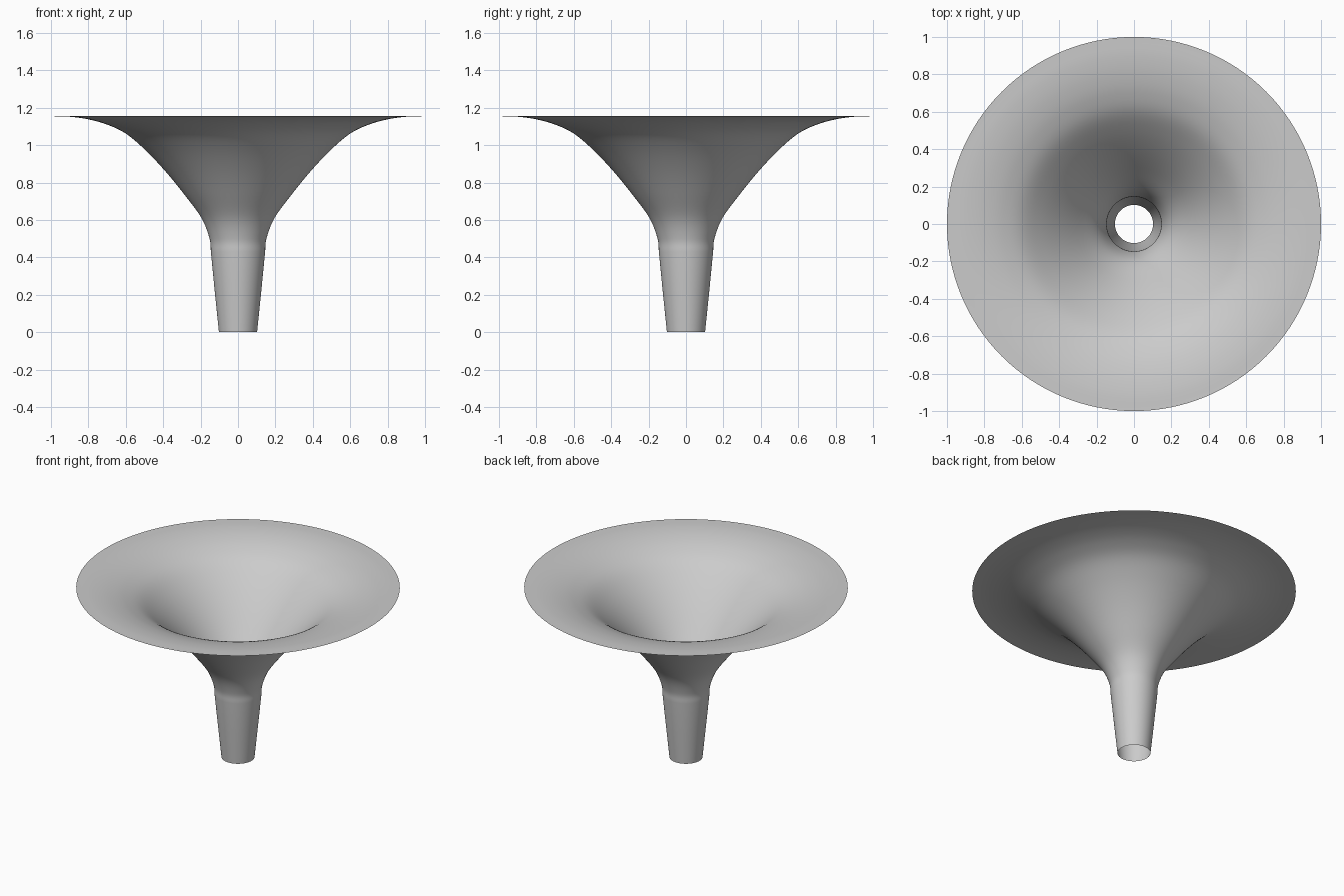
import bpy
import bmesh
import math
from mathutils import Vector

cube = bpy.data.objects.get("Cube")
if cube:
    bpy.data.objects.remove(cube, do_unlink=True)

SIDES = 128
STEPS = 6

grey = bpy.data.materials.new("light grey")
grey.use_nodes = True
color = (0.6, 0.6, 0.6, 1)
grey.diffuse_color = color
grey.node_tree.nodes["Principled BSDF"].inputs["Base Color"].default_value = color

# Flared bell outline as radius and height, above the straight spout
bell = [Vector(p) for p in (
    (0.145, 0.43), (0.152, 0.5), (0.195, 0.61), (0.29, 0.74), (0.395, 0.868),
    (0.5, 0.978), (0.6, 1.062), (0.7, 1.11), (0.8, 1.138), (0.9, 1.152), (1.0, 1.155))]


def smooth_path(points):
    """Catmull-Rom curve through the points."""
    ends = [2 * points[0] - points[1]] + points + [2 * points[-1] - points[-2]]
    path = []
    for a, b, c, d in zip(ends, ends[1:], ends[2:], ends[3:]):
        for i in range(STEPS):
            t = i / STEPS
            path.append(b + 0.5 * t * (c - a + t * (2 * a - 5 * b + 4 * c - d
                                                   + t * (3 * (b - c) + d - a))))
    return path + [points[-1]]


# Straight tapering spout followed by the bell
profile = [Vector((0.102, 0.0)), Vector((0.124, 0.215))] + smooth_path(bell)

# Spin the open outline into a thin, single-walled funnel
bm = bmesh.new()
verts = [bm.verts.new((r, 0, z)) for r, z in profile]
edges = [bm.edges.new(pair) for pair in zip(verts, verts[1:])]
bmesh.ops.spin(bm, geom=verts + edges, cent=(0, 0, 0), axis=(0, 0, 1),
               angle=math.tau, steps=SIDES, use_merge=True)
bmesh.ops.remove_doubles(bm, verts=bm.verts, dist=0.0001)
bmesh.ops.recalc_face_normals(bm, faces=bm.faces)
for face in bm.faces:
    face.smooth = True

mesh = bpy.data.meshes.new("funnel")
bm.to_mesh(mesh)
bm.free()
mesh.materials.append(grey)
funnel = bpy.data.objects.new("funnel", mesh)
bpy.context.collection.objects.link(funnel)
